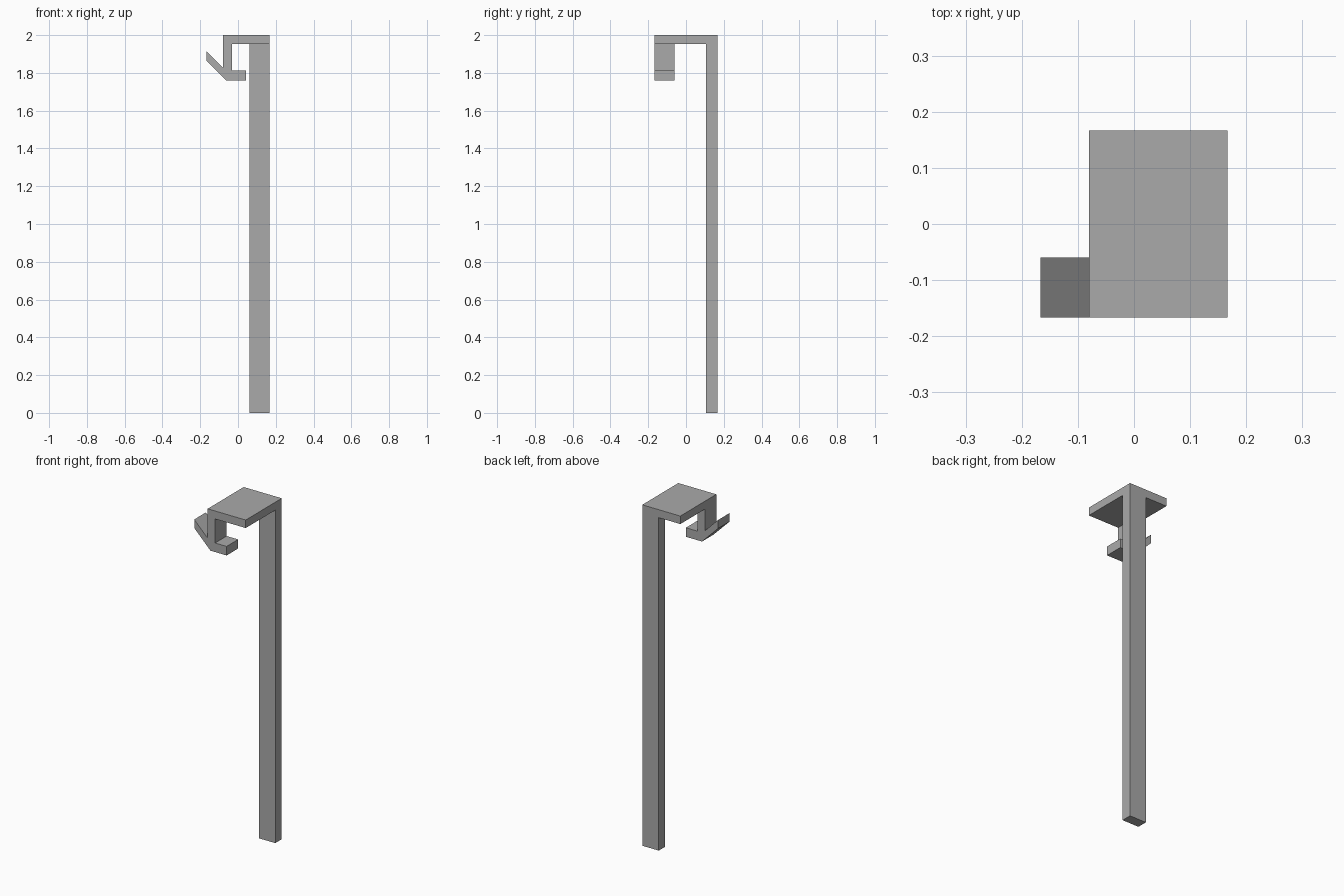
import bpy
import bmesh
from mathutils import Vector

cube = bpy.data.objects.get("Cube")
if cube:
    bpy.data.objects.remove(cube, do_unlink=True)

# Single matte grey
grey = bpy.data.materials.new("mid_grey")
grey.use_nodes = True
colour = (0.4, 0.4, 0.4, 1)
grey.diffuse_color = colour
grey.node_tree.nodes["Principled BSDF"].inputs["Base Color"].default_value = colour


def extrude_profile(name, profile, y_front, y_back):
    """Extrude an x-z outline along y into a flat-shaded solid."""
    bm = bmesh.new()
    face = bm.faces.new([bm.verts.new((x, y_front, z)) for x, z in profile])
    result = bmesh.ops.extrude_face_region(bm, geom=[face])
    moved = [v for v in result["geom"] if isinstance(v, bmesh.types.BMVert)]
    bmesh.ops.translate(bm, verts=moved, vec=Vector((0, y_back - y_front, 0)))
    bmesh.ops.recalc_face_normals(bm, faces=bm.faces)
    mesh = bpy.data.meshes.new(name)
    bm.to_mesh(mesh)
    bm.free()
    mesh.materials.append(grey)
    obj = bpy.data.objects.new(name, mesh)
    bpy.context.collection.objects.link(obj)
    return obj


def rectangle(x0, x1, z0, z1):
    return [(x0, z0), (x1, z0), (x1, z1), (x0, z1)]


EDGE = 0.167       # half width of the whole model
PLATE_Z = 1.953    # underside of the top plate

# Top plate, and the long post under its back left corner
extrude_profile("top_plate", rectangle(-0.08, EDGE, PLATE_Z, 2), -EDGE, EDGE)
extrude_profile("post", rectangle(0.06, EDGE, 0, PLATE_Z), 0.107, EDGE)

# Hook: hanging stem, inward lip and slanted outer barb
hook = [(-0.08, PLATE_Z), (-0.08, 1.827), (-EDGE, 1.914), (-EDGE, 1.864),
        (-0.062, 1.759), (0.043, 1.759), (0.043, 1.812), (-0.032, 1.812),
        (-0.032, PLATE_Z)]
extrude_profile("hook", hook, -EDGE, -0.06)
